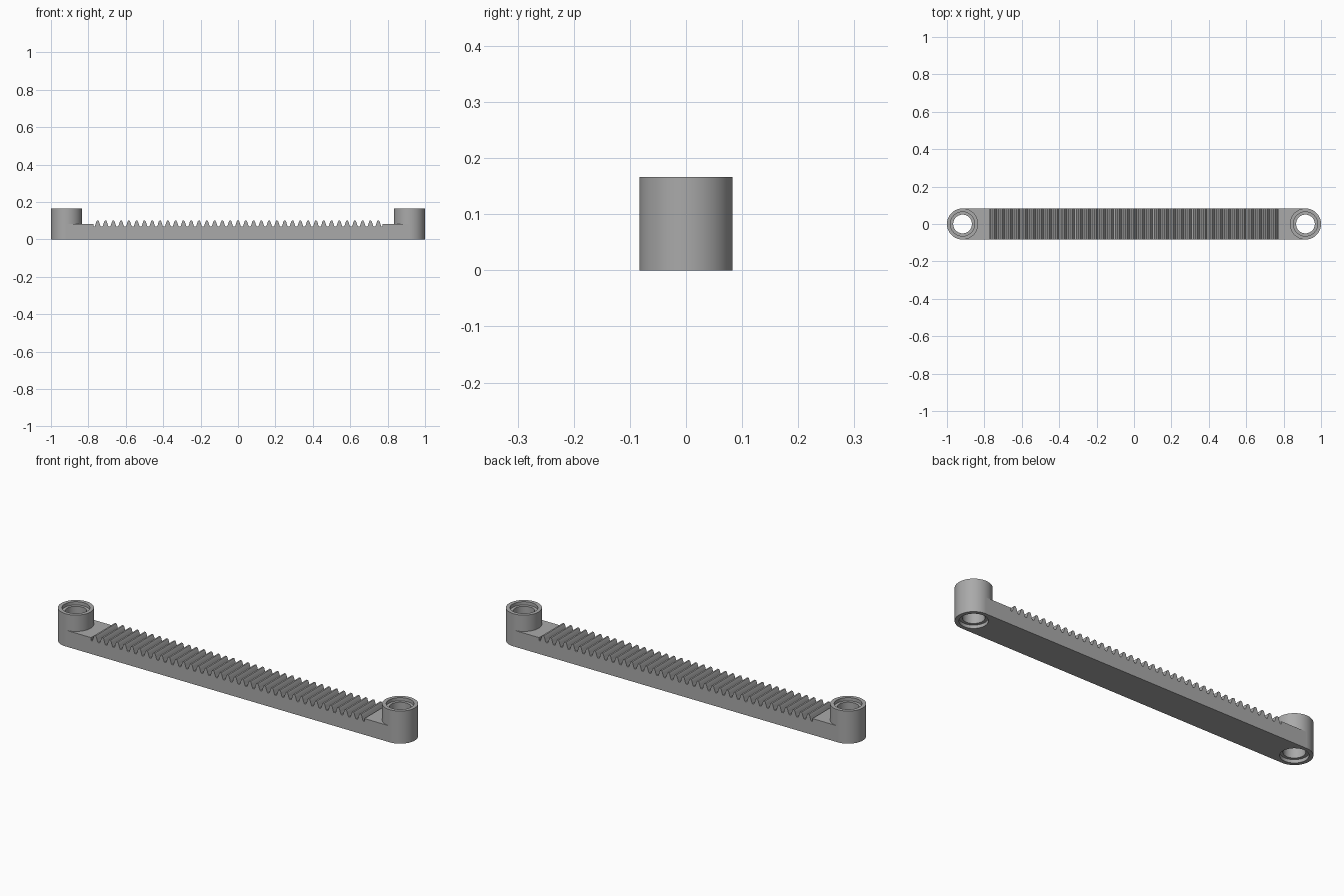
import bpy, bmesh, math

cube = bpy.data.objects.get("Cube")
if cube:
    bpy.data.objects.remove(cube)

END_X = 0.9167      # centre of each end post
RADIUS = 0.0833     # post radius and bar half width
HEIGHT = 0.1667
BAR_TOP = 0.0833
TEETH = 37
PITCH = 1.5 / (TEETH - 1)

grey = bpy.data.materials.new("light grey plastic")
grey.use_nodes = True
colour = (0.4, 0.4, 0.4, 1)
grey.diffuse_color = colour
grey.node_tree.nodes["Principled BSDF"].inputs["Base Color"].default_value = colour


def finish(bm, name):
    bmesh.ops.recalc_face_normals(bm, faces=bm.faces)
    mesh = bpy.data.meshes.new(name)
    bm.to_mesh(mesh)
    bm.free()
    mesh.materials.append(grey)
    obj = bpy.data.objects.new(name, mesh)
    bpy.context.collection.objects.link(obj)
    return obj


def lathe(name, profile, x, segments=64):
    """Turn a closed (radius, z) profile into a ring around a vertical axis."""
    bm = bmesh.new()
    rings = []
    for i in range(segments):
        a = 2 * math.pi * i / segments
        rings.append([bm.verts.new((x + r * math.cos(a), r * math.sin(a), z))
                      for r, z in profile])
    n = len(profile)
    for i in range(segments):
        here, after = rings[i], rings[(i + 1) % segments]
        for j in range(n):
            k = (j + 1) % n
            bm.faces.new((here[j], after[j], after[k], here[k]))
    return finish(bm, name)


def smooth(obj):
    bpy.ops.object.select_all(action='DESELECT')
    obj.select_set(True)
    bpy.context.view_layer.objects.active = obj
    bpy.ops.object.shade_smooth_by_angle(angle=math.radians(30))


# End posts: a through hole with a counterbore at both ends
BORE, SINK, DEPTH = 0.05, 0.0646, 0.0167
post_profile = [(RADIUS, 0), (RADIUS, HEIGHT), (SINK, HEIGHT),
                (SINK, HEIGHT - DEPTH), (BORE, HEIGHT - DEPTH),
                (BORE, DEPTH), (SINK, DEPTH), (SINK, 0)]
for side, sign in (("left", 1), ("right", -1)):
    smooth(lathe(side + "_end_post", post_profile, sign * END_X))

# Toothed bar: outline with one curved flank per tooth side, extruded in depth
flank = [(0.0165, 0.068), (0.0135, 0.075), (0.0105, 0.084),
         (0.0075, 0.094), (0.004, 0.1)]
notch = 0.773
outline = [(END_X, 0), (-END_X, 0), (-END_X, BAR_TOP),
           (-notch, BAR_TOP), (-notch, flank[0][1])]
for i in range(TEETH):
    cx = (i - (TEETH - 1) / 2) * PITCH
    outline += [(cx - w, z) for w, z in flank]
    outline += [(cx + w, z) for w, z in reversed(flank)]
outline += [(notch, flank[0][1]), (notch, BAR_TOP), (END_X, BAR_TOP)]

bm = bmesh.new()
face = bm.faces.new([bm.verts.new((x, -RADIUS + 0.0001, z)) for x, z in outline])
extruded = bmesh.ops.extrude_face_region(bm, geom=[face])["geom"]
moved = [v for v in extruded if isinstance(v, bmesh.types.BMVert)]
bmesh.ops.translate(bm, verts=moved, vec=(0, 2 * RADIUS - 0.0002, 0))
bar = finish(bm, "toothed_bar")

# Trim the bar ends to fit around the posts
for sign in (1, -1):
    bm = bmesh.new()
    bmesh.ops.create_cone(bm, cap_ends=True, segments=64, radius1=RADIUS - 0.001,
                          radius2=RADIUS - 0.001, depth=0.5)
    bmesh.ops.translate(bm, verts=bm.verts, vec=(sign * END_X, 0, 0))
    cutter = finish(bm, "post_cutter")
    cut = bar.modifiers.new("post cut", 'BOOLEAN')
    cut.operation = 'DIFFERENCE'
    cut.solver = 'EXACT'
    cut.object = cutter
    bpy.context.view_layer.objects.active = bar
    bpy.ops.object.modifier_apply(modifier=cut.name)
    bpy.data.objects.remove(cutter)
smooth(bar)
